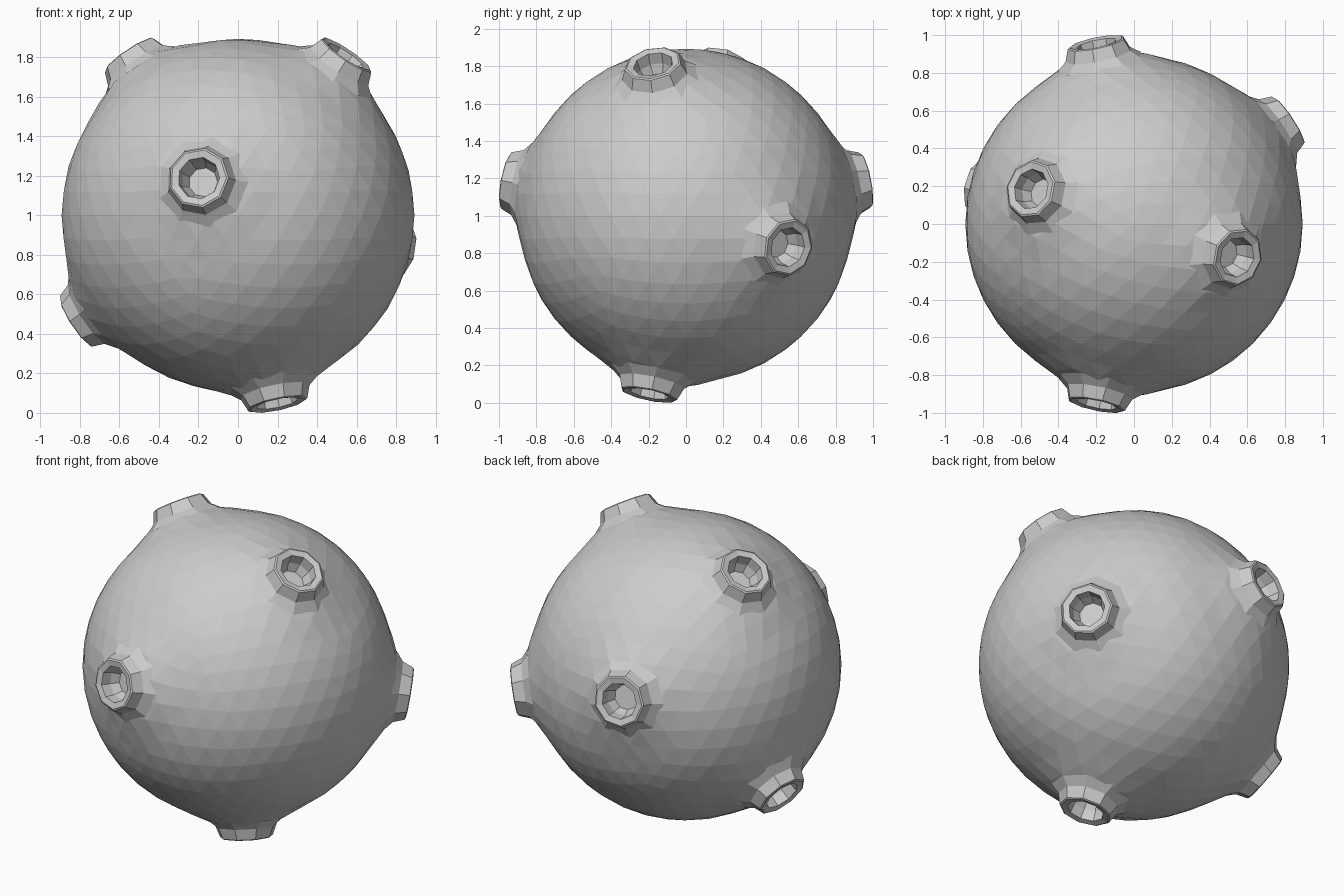
import bpy, bmesh, math
from mathutils import Vector

if "Cube" in bpy.data.objects:
    bpy.data.objects.remove(bpy.data.objects["Cube"])

CENTER = Vector((0, 0, 1))
RADIUS = 0.893
SIDES = 9
# outward axes of the seven nozzles
AXES = [Vector(v).normalized() for v in (
    (-0.20, -0.96, 0.19), (-0.20, 0.96, 0.19), (-0.56, 0.19, 0.83),
    (0.56, -0.18, 0.83), (0.82, 0.55, -0.17), (0.20, -0.20, -0.96),
    (-0.82, 0.20, -0.54))]


def add_object(name, bm):
    bmesh.ops.recalc_face_normals(bm, faces=bm.faces)
    mesh = bpy.data.meshes.new(name)
    bm.to_mesh(mesh)
    bm.free()
    obj = bpy.data.objects.new(name, mesh)
    bpy.context.collection.objects.link(obj)
    return obj


def lathe(bm, axis, profile, closed_start):
    """Rings of (radius, distance from centre) around an axis."""
    rot = axis.to_track_quat('Z', 'Y')
    rings = []
    for r, d in profile:
        rings.append([bm.verts.new(CENTER + rot @ Vector((
            r * math.cos(2 * math.pi * i / SIDES),
            r * math.sin(2 * math.pi * i / SIDES), d))) for i in range(SIDES)])
    for a, b in zip(rings, rings[1:]):
        for i in range(SIDES):
            j = (i + 1) % SIDES
            bm.faces.new((a[i], a[j], b[j], b[i]))
    bm.faces.new(rings[-1])
    if closed_start:
        bm.faces.new(rings[0][::-1])


# faceted ball, swelling gently towards each nozzle
bm = bmesh.new()
bmesh.ops.create_icosphere(bm, subdivisions=4, radius=1)
for v in bm.verts:
    n = v.co.normalized()
    angle = min(math.degrees(n.angle(a)) for a in AXES)
    swell = max(0.0, min(1.0, (25 - angle) / 13))
    v.co = CENTER + n * (RADIUS + 0.035 * swell ** 1.5)
ball = add_object("ball_body", bm)

# pockets cut into the ball under the nozzles
bm = bmesh.new()
for axis in AXES:
    lathe(bm, axis, [(0.125, 0.85), (0.125, 1.1)], True)
cutter = add_object("pocket_cutter", bm)
cutter.hide_render = True
cutter.hide_viewport = True
cut = ball.modifiers.new("pockets", 'BOOLEAN')
cut.operation = 'DIFFERENCE'
cut.object = cutter

# flared nozzles with a rim and recessed bore
PROFILE = [(0.235, 0.885), (0.18, 0.93), (0.155, 0.995), (0.145, 1.0),
           (0.108, 0.992), (0.10, 0.93), (0.075, 0.88)]
for k, axis in enumerate(AXES):
    bm = bmesh.new()
    lathe(bm, axis, PROFILE, False)
    add_object(f"nozzle_{k + 1}", bm)
